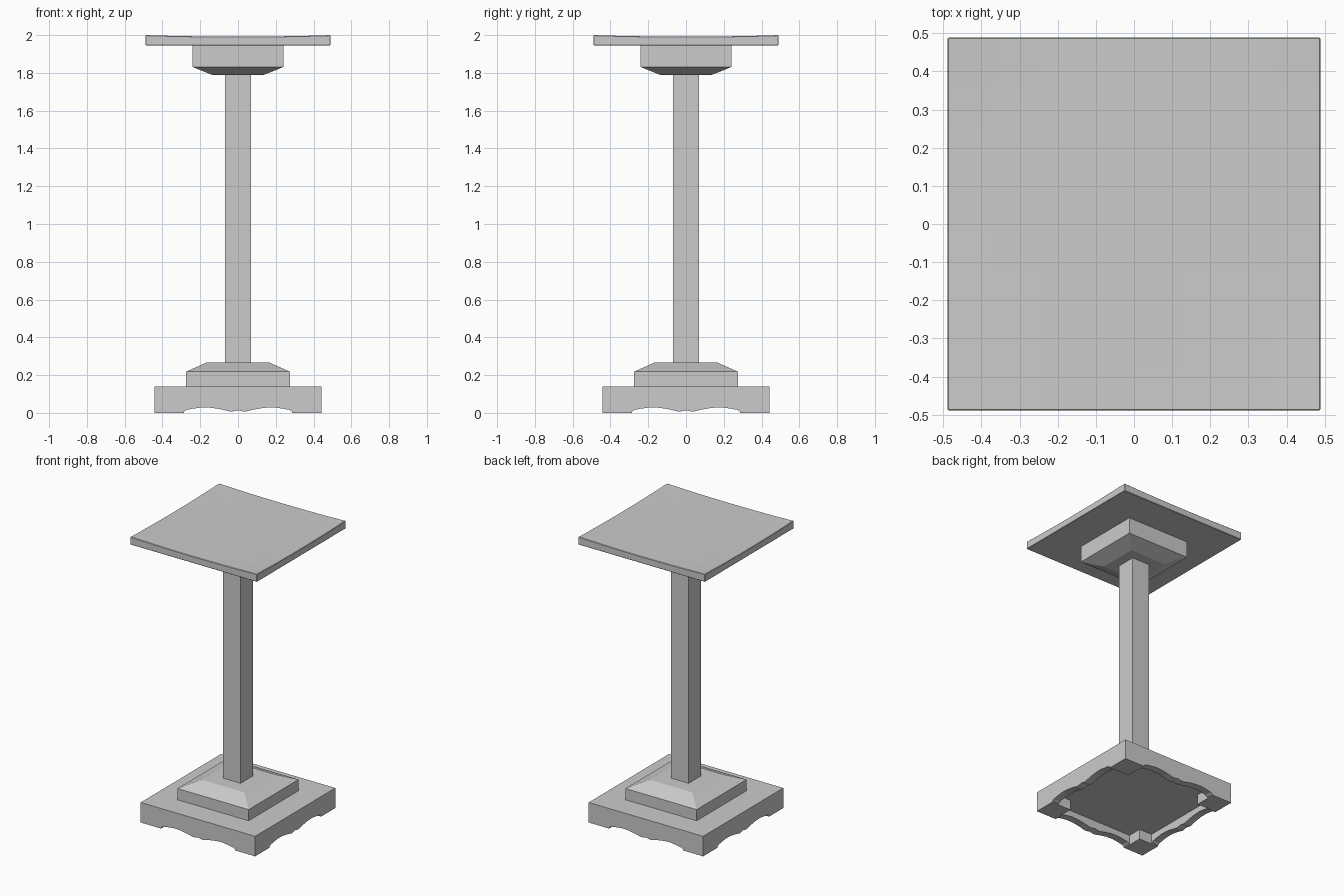
import bpy, bmesh

if "Cube" in bpy.data.objects:
    bpy.data.objects.remove(bpy.data.objects["Cube"])


def finish(name, bm):
    bmesh.ops.recalc_face_normals(bm, faces=bm.faces)
    me = bpy.data.meshes.new(name)
    bm.to_mesh(me)
    bm.free()
    ob = bpy.data.objects.new(name, me)
    bpy.context.collection.objects.link(ob)
    return ob


def square_loft(name, levels, sx=1, sy=1):
    """Stack of square rings given as (half width, z), closed at both ends."""
    bm = bmesh.new()
    rings = [[bm.verts.new((x * h * sx, y * h * sy, z))
              for x, y in ((-1, -1), (1, -1), (1, 1), (-1, 1))] for h, z in levels]
    for a, b in zip(rings, rings[1:]):
        for i in range(4):
            j = (i + 1) % 4
            bm.faces.new((a[i], a[j], b[j], b[i]))
    bm.faces.new(rings[0][::-1])
    bm.faces.new(rings[-1])
    return finish(name, bm)


def arch_prism(name, profile, along_y):
    """Scalloped profile extruded right through the plinth."""
    bm = bmesh.new()
    vs = [bm.verts.new((x, -0.6, z) if along_y else (-0.6, x, z)) for x, z in profile]
    f = bm.faces.new(vs)
    ext = bmesh.ops.extrude_face_region(bm, geom=[f])['geom']
    d = (0, 1.2, 0) if along_y else (1.2, 0, 0)
    bmesh.ops.translate(bm, vec=d, verts=[v for v in ext if isinstance(v, bmesh.types.BMVert)])
    return finish(name, bm)


# Plinth with scalloped skirts, hollow underside and corner feet
plinth = square_loft("plinth", [(0.442, 0), (0.442, 0.14)])
half = [(0.285, 0.008), (0.272, 0.016), (0.24, 0.022), (0.19, 0.029), (0.14, 0.027),
        (0.09, 0.019), (0.04, 0.007), (0.02, 0.009)]
profile = ([(0.285, -0.1)] + half + [(0, 0.014)]
           + [(-x, z) for x, z in reversed(half)] + [(-0.285, -0.1)])
recess = [(1, -0.12), (1, 0.07)]
cutters = [arch_prism("arch_cutter_y", profile, True),
           arch_prism("arch_cutter_x", profile, False),
           square_loft("recess_cutter_y", recess, 0.29, 0.39),
           square_loft("recess_cutter_x", recess, 0.39, 0.29)]
for c in cutters:
    c.hide_render = True
    c.display_type = 'WIRE'
    m = plinth.modifiers.new(c.name, 'BOOLEAN')
    m.operation = 'DIFFERENCE'
    m.solver = 'EXACT'
    m.object = c

# Stepped base, column and capital
square_loft("base_step", [(0.275, 0.14), (0.275, 0.218), (0.165, 0.267)])
square_loft("column", [(0.068, 0.267), (0.068, 1.79)])
square_loft("capital", [(0.138, 1.79), (0.242, 1.832), (0.242, 1.945)])

# Table top: thin slab whose top rises slightly to the corners
bm = bmesh.new()
bmesh.ops.create_grid(bm, x_segments=8, y_segments=8, size=0.489)
ext = bmesh.ops.extrude_face_region(bm, geom=bm.faces[:])['geom']
upper = {v for v in ext if isinstance(v, bmesh.types.BMVert)}
for v in bm.verts:
    lift = (v.co.x / 0.489) ** 2 * (v.co.y / 0.489) ** 2
    v.co.z = 1.992 + 0.008 * lift if v in upper else 1.945
top = finish("table_top", bm)
bev = top.modifiers.new("edge", 'BEVEL')
bev.width = 0.003
bev.segments = 1
bev.limit_method = 'ANGLE'
